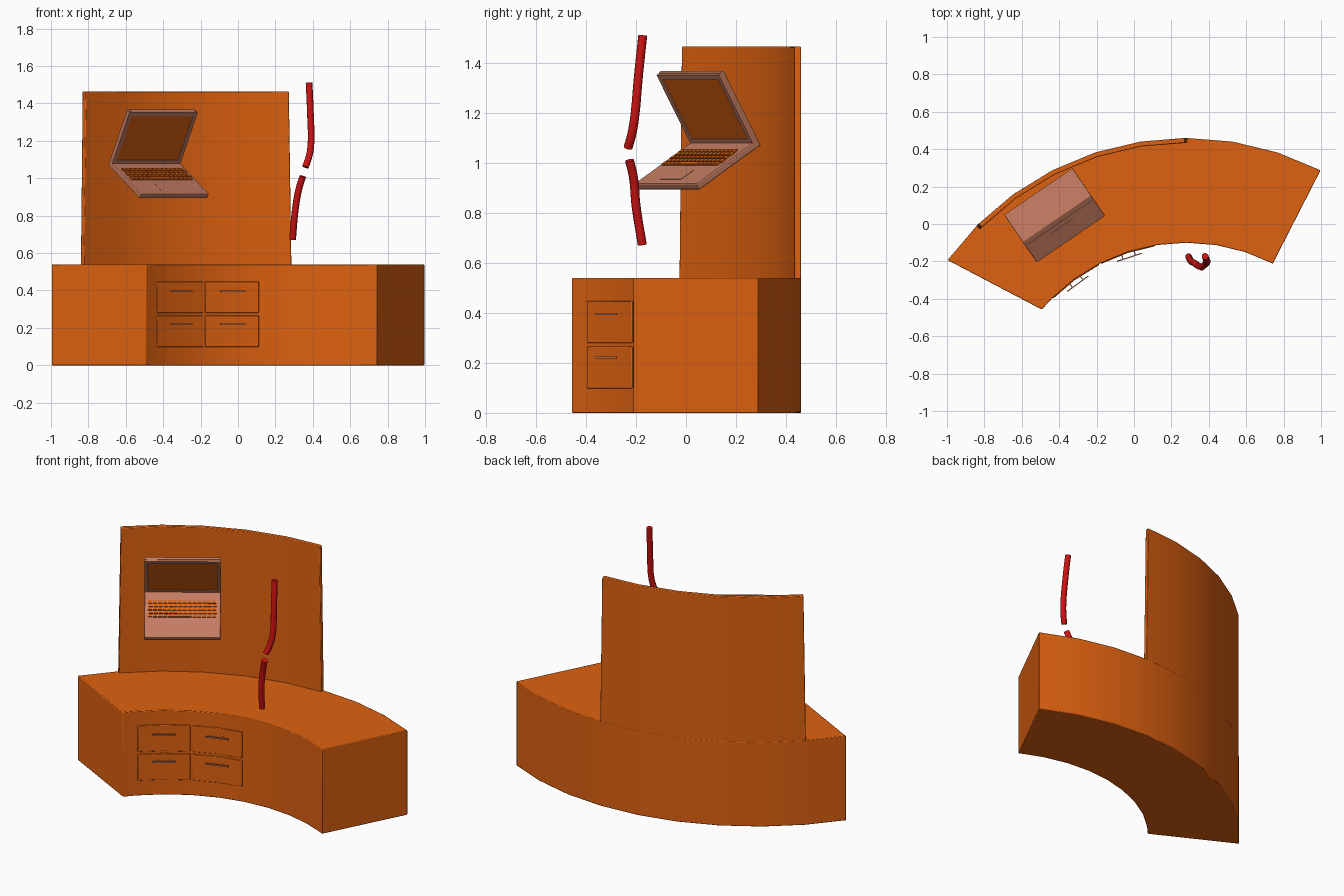
import bpy, bmesh, math
from mathutils import Matrix, Vector

if "Cube" in bpy.data.objects:
    bpy.data.objects.remove(bpy.data.objects["Cube"])

CX, CY = 0.28, -1.115          # shared centre of all desk arcs
R_IN, R_OUT = 1.015, 1.575
GRID = [62.9 + 9.03 * i for i in range(10)]


def material(name, rgb):
    m = bpy.data.materials.new(name)
    m.diffuse_color = (*rgb, 1)
    m.use_nodes = True
    m.node_tree.nodes["Principled BSDF"].inputs["Base Color"].default_value = m.diffuse_color
    return m


ORANGE = material("orange", (0.73, 0.12, 0.005))
METAL = material("rose_metal", (0.55, 0.2, 0.12))
RED = material("red", (0.6, 0.006, 0.006))


def finish(name, bm, mat, bevel=0, smooth=False):
    bmesh.ops.recalc_face_normals(bm, faces=bm.faces)
    me = bpy.data.meshes.new(name)
    bm.to_mesh(me)
    bm.free()
    me.materials.append(mat)
    ob = bpy.data.objects.new(name, me)
    bpy.context.collection.objects.link(ob)
    if bevel:
        mod = ob.modifiers.new("edge", 'BEVEL')
        mod.width, mod.segments, mod.limit_method = bevel, 2, 'ANGLE'
    if smooth:
        bpy.ops.object.select_all(action='DESELECT')
        ob.select_set(True)
        bpy.context.view_layer.objects.active = ob
        bpy.ops.object.shade_smooth_by_angle(angle=math.radians(30))
    return ob


def polar(r, deg, z):
    a = math.radians(deg)
    return (CX + r * math.cos(a), CY + r * math.sin(a), z)


def arc_block(name, r0, r1, inner, outer, z0, z1, inset=0, bevel=0.004):
    """Curved block between two radii; inset narrows the top ends (degrees)."""
    bm = bmesh.new()
    rings = []
    for i, (a, b) in enumerate(zip(inner, outer)):
        d = inset if i == 0 else -inset if i == len(inner) - 1 else 0
        rings.append([bm.verts.new(p) for p in (
            polar(r0, a, z0), polar(r1, b, z0), polar(r1, b + d, z1), polar(r0, a + d, z1))])
    for p, q in zip(rings, rings[1:]):
        for k in range(4):
            j = (k + 1) % 4
            bm.faces.new((p[k], p[j], q[j], q[k]))
    bm.faces.new(rings[0])
    bm.faces.new(rings[-1])
    return finish(name, bm, ORANGE, bevel, True)


def add_box(bm, center, size, frame=Matrix()):
    bmesh.ops.create_cube(bm, size=1, matrix=frame @ Matrix.Translation(center)
                          @ Matrix.Diagonal((*size, 1)))


# Curved desk body and the back panel standing on its rear edge
arc_block("desk_body", R_IN, R_OUT, GRID[:-1] + [139.6], GRID, 0, 0.54)
wall = [89.8] + GRID[4:8] + [135.4]
arc_block("back_panel", R_OUT - 0.026, R_OUT, wall, wall, 0.535, 1.465, 0.5)

# Two columns and two rows of curved drawer fronts, each with a bar handle
for c, (a0, a1) in enumerate(((134.7, 117.4), (116.7, 99.6))):
    mid = GRID[7 - 2 * c]
    if c == 0:
        mid = GRID[7]
    arc = [a0, mid, a1]
    for r, (z0, z1) in enumerate(((0.098, 0.265), (0.28, 0.448))):
        arc_block(f"drawer_front_{c}_{r}", R_IN - 0.005, R_IN + 0.01, arc, arc, z0, z1, 0, 0.003)
        frame = (Matrix.Translation(polar(R_IN, mid, (0.222, 0.395)[r]))
                 @ Matrix.Rotation(math.radians(mid - 90), 4, 'Z'))
        bm = bmesh.new()
        add_box(bm, (0, -0.03, 0), (0.14, 0.006, 0.008), frame)
        for x in (-0.035, 0.035):
            add_box(bm, (x, -0.012, 0), (0.006, 0.034, 0.006), frame)
        finish(f"drawer_handle_{c}_{r}", bm, METAL)

# Laptop opened at a right angle, pitched forward and turned
W, D, H, T = 0.442, 0.346, 0.35, 0.03
LAP = (Matrix.Translation((-0.5125, 0.175, 1.07))
       @ Matrix.Rotation(math.radians(34.4), 4, 'Z')
       @ Matrix.Rotation(math.radians(31), 4, 'X'))


def lap_box(name, center, size, mat, bevel=0):
    bm = bmesh.new()
    add_box(bm, center, size, LAP)
    return finish(name, bm, mat, bevel)


lap_box("laptop_base", (0, -D / 2, T / 2), (W, D, T), METAL, 0.006)
lap_box("laptop_lid", (0, -0.009, H / 2), (W, 0.018, H), METAL, 0.004)
bm = bmesh.new()
for s in (-1, 1):
    add_box(bm, (s * (W / 2 - 0.011), -0.02, H / 2), (0.022, 0.02, H - 0.008), LAP)
    add_box(bm, (0, -0.02, H / 2 + 0.01 + s * 0.15), (W - 0.03, 0.02, 0.024), LAP)
finish("screen_frame", bm, METAL)
lap_box("screen", (0, -0.02, H / 2 + 0.01), (W - 0.042, 0.01, 0.28), ORANGE)
lap_box("trackpad", (0, -0.28, T), (0.145, 0.07, 0.003), METAL)

# Keyboard: staggered key rows and a space bar row
bm = bmesh.new()
for row in range(5):
    y = -0.1 - row * 0.024
    for k in range(14):
        x = (k - 6.5) * 0.0285 + (row % 2 - 0.5) * 0.006
        if row == 4 and 4 <= k <= 8:
            continue
        add_box(bm, (x, y, T + 0.002), (0.023, 0.019, 0.01), LAP)
add_box(bm, (-0.017, -0.196, T + 0.002), (0.137, 0.019, 0.01), LAP)
finish("keys", bm, ORANGE)


# Two bent red tubes floating in front of the desk
def tube(name, points, radius=0.018):
    cu = bpy.data.curves.new(name, 'CURVE')
    cu.dimensions = '3D'
    cu.bevel_depth, cu.bevel_resolution = radius, 4
    cu.use_fill_caps = True
    cu.resolution_u = 5
    sp = cu.splines.new('BEZIER')
    sp.bezier_points.add(len(points) - 1)
    for bp, p in zip(sp.bezier_points, points):
        bp.co = Vector(p)
        bp.handle_left_type = bp.handle_right_type = 'AUTO'
    cu.materials.append(RED)
    bpy.context.collection.objects.link(bpy.data.objects.new(name, cu))


tube("upper_tube", [(0.38, -0.173, 1.51), (0.387, -0.19, 1.35), (0.389, -0.207, 1.17),
                    (0.378, -0.218, 1.11), (0.36, -0.232, 1.06)])
tube("lower_tube", [(0.346, -0.226, 1.01), (0.325, -0.21, 0.94), (0.306, -0.2, 0.83),
                    (0.292, -0.175, 0.672)])
